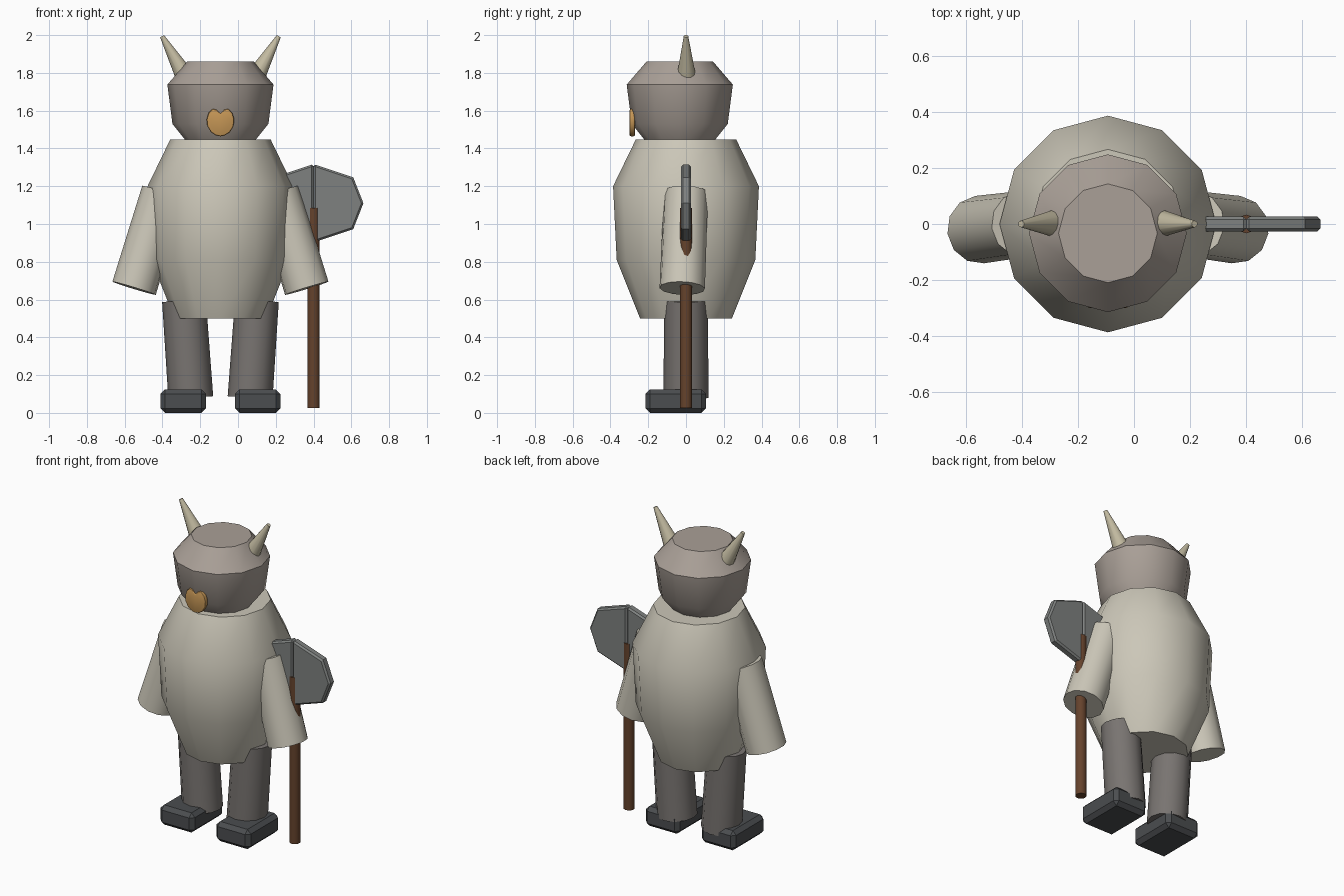
import bpy, bmesh, math
from mathutils import Vector

if "Cube" in bpy.data.objects:
    bpy.data.objects.remove(bpy.data.objects["Cube"])

CX = -0.093  # symmetry plane of the figure


def mat(name, r, g, b):
    m = bpy.data.materials.new(name)
    m.diffuse_color = (r, g, b, 1)
    m.use_nodes = True
    m.node_tree.nodes["Principled BSDF"].inputs["Base Color"].default_value = m.diffuse_color
    return m


CLOTH = mat("cloth", 0.60, 0.57, 0.48)
HELM = mat("helm", 0.40, 0.35, 0.31)
LEG = mat("leg_grey", 0.19, 0.175, 0.165)
BOOT = mat("boot_dark", 0.07, 0.075, 0.08)
HORN = mat("horn_bone", 0.55, 0.50, 0.36)
GOLD = mat("ochre", 0.55, 0.30, 0.09)
WOOD = mat("wood", 0.13, 0.055, 0.025)
STEEL = mat("steel", 0.21, 0.22, 0.215)


def finish(bm, name, material, bevel=0, segments=1, smooth=40):
    bmesh.ops.recalc_face_normals(bm, faces=bm.faces)
    if bevel:
        bmesh.ops.bevel(bm, geom=[e for e in bm.edges if e.calc_face_angle(0) > 0.9],
                        offset=bevel, segments=segments, affect='EDGES', profile=0.5)
    me = bpy.data.meshes.new(name)
    bm.to_mesh(me)
    bm.free()
    ob = bpy.data.objects.new(name, me)
    bpy.context.collection.objects.link(ob)
    me.materials.append(material)
    bpy.ops.object.select_all(action='DESELECT')
    ob.select_set(True)
    bpy.context.view_layer.objects.active = ob
    if smooth:
        bpy.ops.object.shade_smooth_by_angle(angle=math.radians(smooth))
    return ob


def lathe(name, profile, center, material, sides=12):
    bm = bmesh.new()
    rings = []
    for r, z in profile:
        rings.append([bm.verts.new((center[0] + r * math.cos(i * math.tau / sides),
                                    center[1] + r * math.sin(i * math.tau / sides), z))
                      for i in range(sides)])
    for a, b in zip(rings, rings[1:]):
        for i in range(sides):
            j = (i + 1) % sides
            bm.faces.new((a[i], a[j], b[j], b[i]))
    bm.faces.new(rings[0][::-1])
    bm.faces.new(rings[-1])
    return finish(bm, name, material)


def rod(name, p, q, r1, r2, material, sides=12):
    p, q = Vector(p), Vector(q)
    bm = bmesh.new()
    bmesh.ops.create_cone(bm, cap_ends=True, segments=sides, radius1=r1, radius2=r2,
                          depth=(q - p).length)
    rot = (q - p).to_track_quat('Z', 'Y').to_matrix().to_4x4()
    bmesh.ops.transform(bm, matrix=rot, verts=bm.verts)
    bmesh.ops.translate(bm, vec=(p + q) / 2, verts=bm.verts)
    return finish(bm, name, material, smooth=50)


def plate(name, outline, y0, y1, material, bevel, segments=1, smooth=0):
    bm = bmesh.new()
    a = [bm.verts.new((x, y0, z)) for x, z in outline]
    b = [bm.verts.new((x, y1, z)) for x, z in outline]
    bm.faces.new(a)
    bm.faces.new(b[::-1])
    n = len(a)
    for i in range(n):
        j = (i + 1) % n
        bm.faces.new((a[i], b[i], b[j], a[j]))
    return finish(bm, name, material, bevel, segments, smooth)


# torso and head
lathe("torso", [(0.243, 0.5), (0.367, 0.81), (0.386, 1.2), (0.266, 1.447)], (CX, 0), CLOTH)
lathe("head", [(0.15, 1.40), (0.254, 1.53), (0.281, 1.738), (0.176, 1.86)], (CX, -0.033), HELM)

# paired limbs and horns
for side, s in (("left", -1), ("right", 1)):
    def at(dx, y, z):
        return (CX + s * dx, y, z)
    rod(side + "_horn", at(0.19, 0.002, 1.785), at(0.309, 0, 1.994), 0.05, 0.012, HORN)
    rod(side + "_arm", at(0.457, -0.02, 0.66), at(0.302, 0, 1.168), 0.121, 0.118, CLOTH)
    rod(side + "_leg", at(0.157, 0, 0.08), at(0.193, 0, 0.595), 0.119, 0.116, LEG)
    bm = bmesh.new()
    bmesh.ops.create_cube(bm, size=1)
    bmesh.ops.scale(bm, vec=(0.24, 0.32, 0.125), verts=bm.verts)
    bmesh.ops.translate(bm, vec=at(0.197, -0.055, 0.0625), verts=bm.verts)
    finish(bm, side + "_boot", BOOT, bevel=0.024, smooth=0)

# heart-shaped nose badge
half = [(0.02, 0.063), (0.042, 0.068), (0.063, 0.046), (0.073, 0.012),
        (0.069, -0.025), (0.05, -0.056), (0.024, -0.073)]
heart = [(0, 0.042)] + half + [(0, -0.078)] + [(-x, z) for x, z in reversed(half)]
plate("nose_badge", [(CX + x, 1.542 + z) for x, z in heart], -0.299, -0.27, GOLD, 0.008, 2, 40)

# double axe
rod("axe_shaft", (0.4, 0, 0.027), (0.4, 0, 1.085), 0.033, 0.033, WOOD, 10)
blade = [(0, 1.317), (0.21, 1.247), (0.264, 1.11), (0.21, 0.973), (0, 0.903)]
for side, s in (("left", -1), ("right", 1)):
    plate(side + "_axe_blade", [(0.4 + s * x, z) for x, z in blade],
          -0.026, 0.026, STEEL, 0.01)
